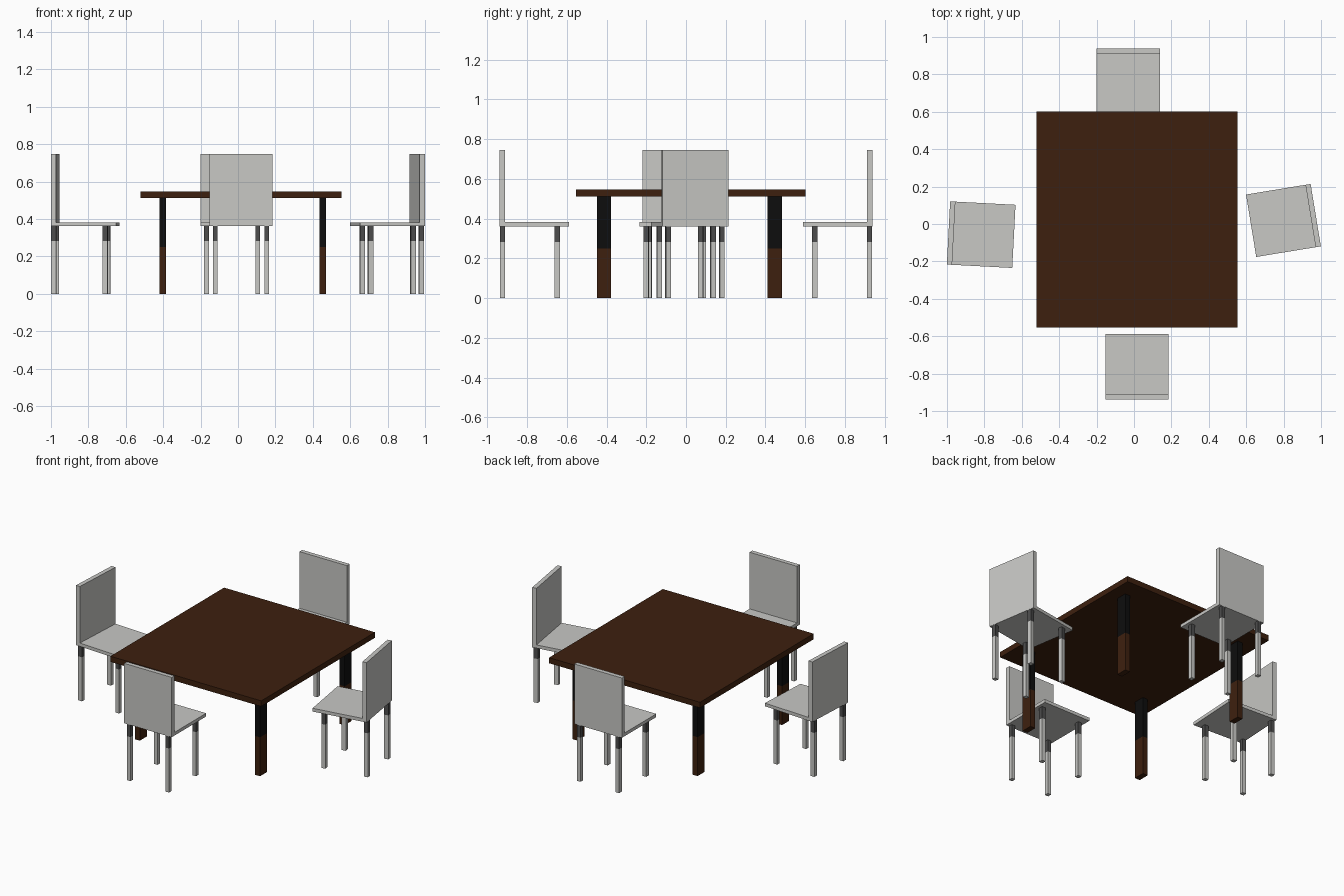
import bpy, bmesh, math
from mathutils import Matrix, Vector

if "Cube" in bpy.data.objects:
    bpy.data.objects.remove(bpy.data.objects["Cube"])


def material(name, rgb):
    m = bpy.data.materials.new(name)
    m.diffuse_color = (*rgb, 1)
    m.use_nodes = True
    m.node_tree.nodes["Principled BSDF"].inputs["Base Color"].default_value = m.diffuse_color
    return m


BROWN = material("dark brown wood", (0.048, 0.0145, 0.0045))
BLACK = material("black wood", (0.004, 0.004, 0.004))
GREY = material("light grey", (0.58, 0.58, 0.56))
DARK = material("dark grey", (0.075, 0.075, 0.075))


def box(name, lo, hi, mats, place=Matrix(), split=None):
    """Box from corner to corner; above the split height it takes the second material."""
    lo, hi = Vector(lo), Vector(hi)
    bm = bmesh.new()
    bmesh.ops.create_cube(bm, size=1, matrix=Matrix.Translation((lo + hi) / 2)
                          @ Matrix.Diagonal((*(hi - lo), 1)))
    if split:
        bmesh.ops.bisect_plane(bm, geom=bm.verts[:] + bm.edges[:] + bm.faces[:],
                               plane_co=(0, 0, split), plane_no=(0, 0, 1))
        for f in bm.faces:
            f.material_index = int(f.calc_center_median().z > split)
    me = bpy.data.meshes.new(name)
    bm.to_mesh(me)
    bm.free()
    for m in mats:
        me.materials.append(m)
    ob = bpy.data.objects.new(name, me)
    ob.matrix_world = place
    bpy.context.collection.objects.link(ob)


# Table: top and four two-tone legs
box("table_top", (-0.52, -0.554, 0.511), (0.553, 0.601, 0.547), [BROWN])
for x in (-0.402, 0.453):
    for y in (-0.413, 0.446):
        box("table_leg", (x - 0.018, y - 0.036, 0), (x + 0.018, y + 0.036, 0.511),
            [BROWN, BLACK], split=0.25)


# Chair facing local +y
def chair(side, x, y, degrees):
    place = Matrix.Translation((x, y, 0)) @ Matrix.Rotation(math.radians(degrees), 4, 'Z')
    w, d = 0.169, 0.175
    box(side + "_chair_seat", (-w, -d + 0.028, 0.361), (w, d, 0.382), [GREY], place)
    box(side + "_chair_back", (-w, -d, 0.361), (w, -d + 0.028, 0.746), [GREY], place)
    for lx in (-0.137, 0.137):
        for ly in (-0.161, 0.114):
            box(side + "_chair_leg", (lx - 0.0125, ly - 0.0135, 0),
                (lx + 0.0125, ly + 0.0135, 0.361), [GREY, DARK], place, split=0.283)


chair("front", 0.016, -0.763, 0)
chair("back", -0.031, 0.763, 180)
chair("left", -0.817, -0.057, -93)
chair("right", 0.799, 0.019, 99.3)
